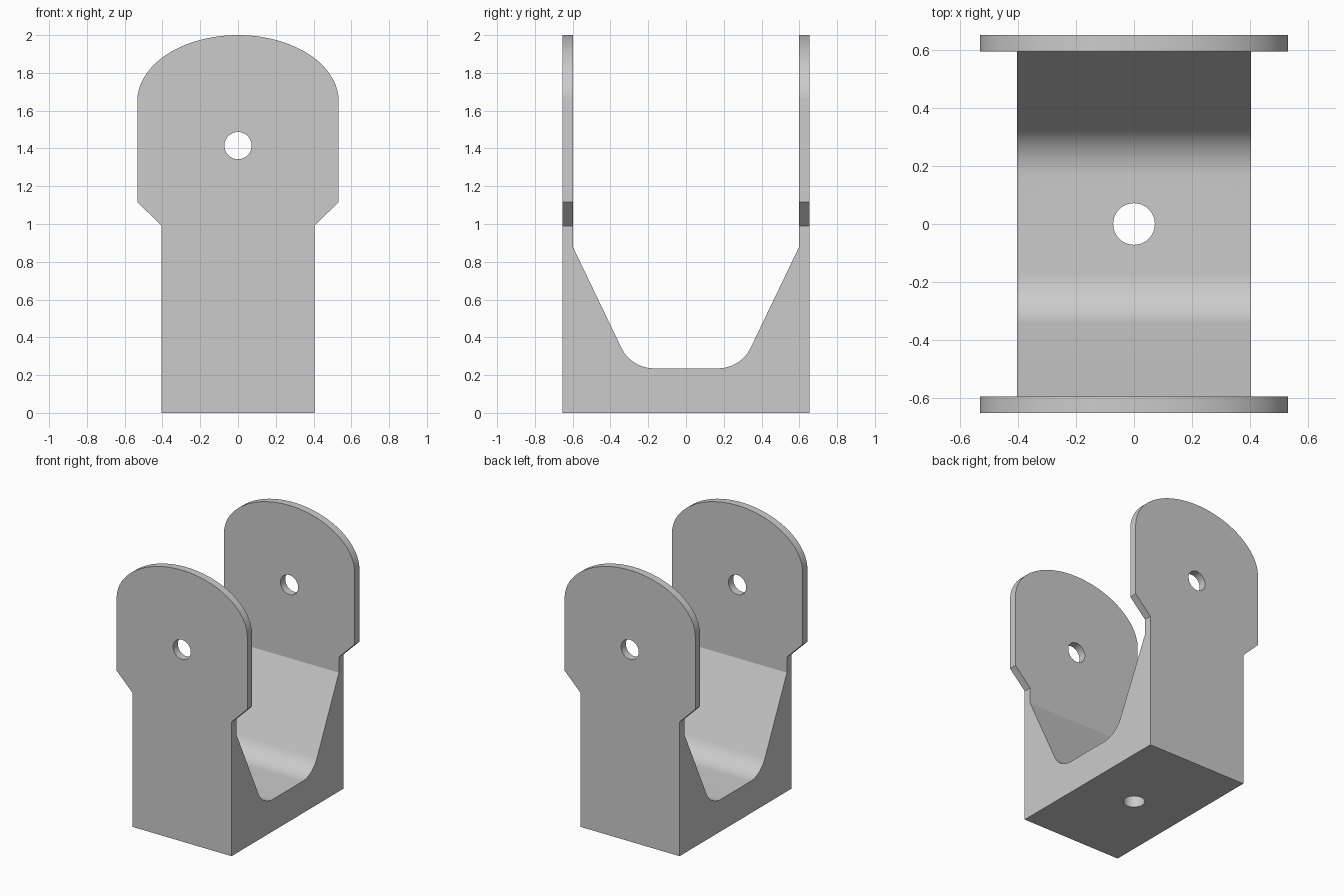
import bpy, bmesh
from math import sin, cos, pi, atan2, tan, radians
from mathutils import Vector

if "Cube" in bpy.data.objects:
    bpy.data.objects.remove(bpy.data.objects["Cube"])


def prism(name, profile, to_3d, half):
    """Extrude a closed 2D profile symmetrically; to_3d maps (u, v, depth) to a point."""
    bm = bmesh.new()
    face = bm.faces.new([bm.verts.new(to_3d(u, v, -half)) for u, v in profile])
    ext = bmesh.ops.extrude_face_region(bm, geom=[face])
    verts = [g for g in ext["geom"] if isinstance(g, bmesh.types.BMVert)]
    bmesh.ops.translate(bm, verts=verts, vec=Vector(to_3d(0, 0, 2 * half)))
    bmesh.ops.recalc_face_normals(bm, faces=bm.faces)
    mesh = bpy.data.meshes.new(name)
    bm.to_mesh(mesh)
    bm.free()
    obj = bpy.data.objects.new(name, mesh)
    bpy.context.collection.objects.link(obj)
    return obj


def mirrored(right):
    """Close a profile by mirroring its right half."""
    return right + [(-u, v) for u, v in reversed(right) if u > 1e-6]


def circle(r, cv=0.0, n=48):
    return [(r * cos(2 * pi * i / n), cv + r * sin(2 * pi * i / n)) for i in range(n)]


def along_y(u, v, d): return (u, d, v)
def along_x(u, v, d): return (d, u, v)
def along_z(u, v, d): return (u, v, d)


# Bracket outline: narrow foot, flared ears, elliptical top
arc = [(0.533 * cos(pi / 2 * i / 32), 1.65 + 0.35 * sin(pi / 2 * i / 32)) for i in range(33)]
bracket = prism("clevis_bracket", mirrored([(0.405, 0), (0.405, 0.99), (0.533, 1.117)] + arc),
                along_y, 0.653)

# Channel between the ears: flat floor, filleted corners, sloped sides
floor, corner, r = 0.236, 0.29, 0.19
slope = atan2(0.875 - floor, 0.597 - corner)
start = corner - r * tan(slope / 2)
fillet = [(start + r * sin(slope * i / 16), floor + r - r * cos(slope * i / 16)) for i in range(17)]
channel = prism("channel_cutter", mirrored(fillet + [(0.597, 0.875), (0.597, 2.3)]), along_x, 1)

# Pin hole through both ears and bolt hole through the floor
pin_hole = prism("pin_hole_cutter", circle(0.072, 1.415), along_y, 1)
bolt_hole = prism("bolt_hole_cutter", circle(0.072), along_z, 0.5)

bpy.context.view_layer.objects.active = bracket
bracket.select_set(True)
for cutter in (channel, pin_hole, bolt_hole):
    mod = bracket.modifiers.new(cutter.name, "BOOLEAN")
    mod.operation = "DIFFERENCE"
    mod.solver = "EXACT"
    mod.object = cutter
    bpy.ops.object.modifier_apply(modifier=mod.name)
    bpy.data.objects.remove(cutter)

bpy.ops.object.shade_smooth_by_angle(angle=radians(25))
